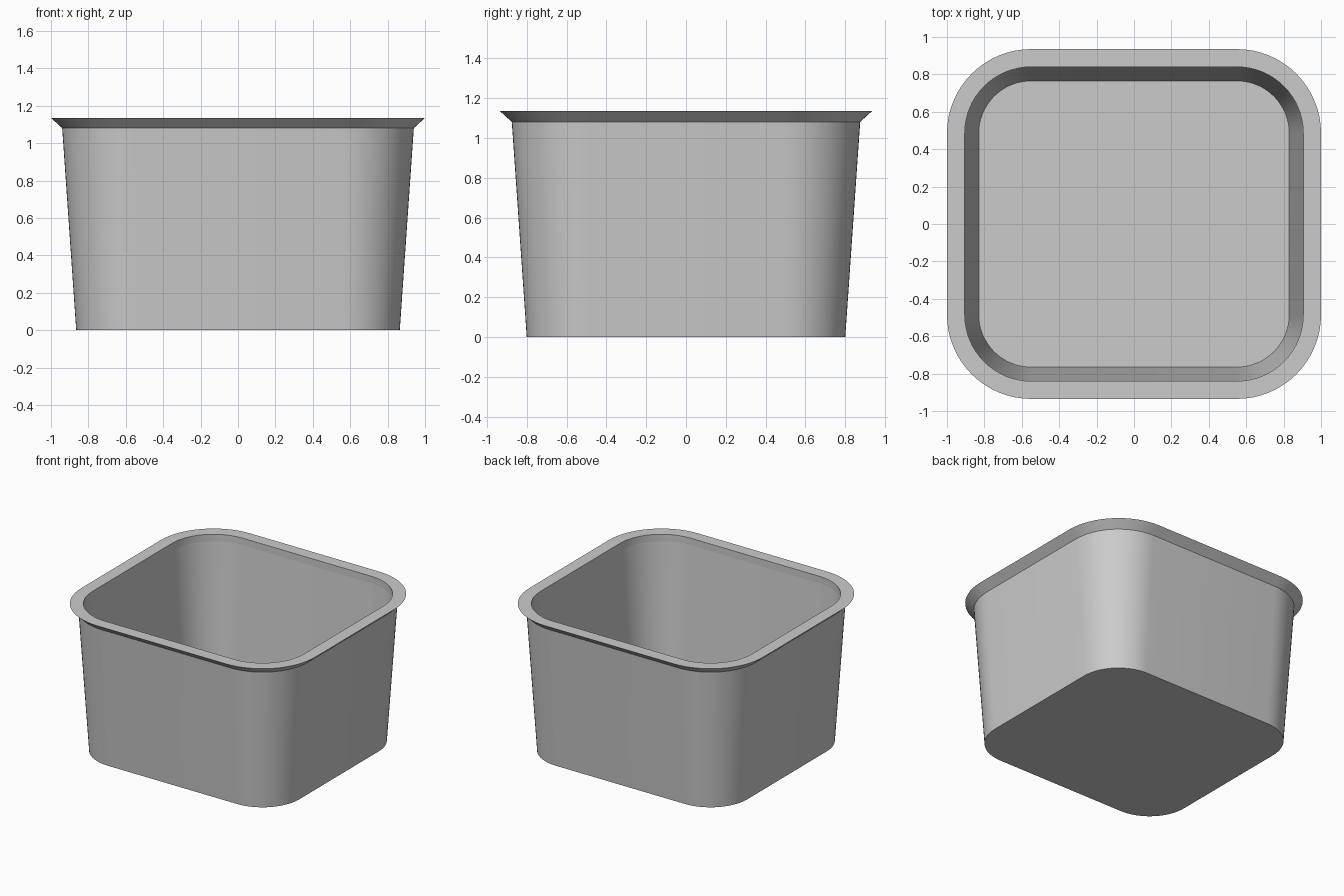
import bpy
import bmesh
from math import cos, sin, pi

default = bpy.data.objects.get("Cube")
if default:
    bpy.data.objects.remove(default, do_unlink=True)

# Plain brushed-metal grey
grey = bpy.data.materials.new("metal_grey")
grey.use_nodes = True
colour = (0.6, 0.6, 0.6, 1)
grey.diffuse_color = colour
grey.node_tree.nodes["Principled BSDF"].inputs["Base Color"].default_value = colour

# All corner arcs share the same centres
CX, CY, SEGMENTS = 0.55, 0.485, 16


def ring(bm, radius, z):
    """Rounded rectangle of vertices around the fixed corner centres."""
    verts = []
    for corner, (sx, sy) in enumerate([(1, 1), (-1, 1), (-1, -1), (1, -1)]):
        for i in range(SEGMENTS + 1):
            a = (corner + i / SEGMENTS) * pi / 2
            verts.append(bm.verts.new((sx * CX + radius * cos(a),
                                       sy * CY + radius * sin(a), z)))
    return verts


# Section from outer base, up the wall, over the flared rim, down to the floor
section = [
    (0.315, 0),
    (0.39, 1.08),
    (0.45, 1.135),
    (0.355, 1.135),
    (0.355, 1.08),
    (0.28, 0.035),
]

bm = bmesh.new()
rings = [ring(bm, r, z) for r, z in section]
for low, high in zip(rings, rings[1:]):
    for i in range(len(low)):
        j = (i + 1) % len(low)
        bm.faces.new((low[i], low[j], high[j], high[i]))

# Underside and inner floor
bm.faces.new(rings[0][::-1])
bm.faces.new(rings[-1])
bmesh.ops.recalc_face_normals(bm, faces=bm.faces[:])

# Smooth round the corners, crisp along each fold
for face in bm.faces:
    face.smooth = True
for loop in rings:
    for a, b in zip(loop, loop[1:] + loop[:1]):
        bm.edges.get((a, b)).smooth = False

mesh = bpy.data.meshes.new("container_pan")
bm.to_mesh(mesh)
bm.free()
mesh.materials.append(grey)
pan = bpy.data.objects.new("container_pan", mesh)
bpy.context.collection.objects.link(pan)
